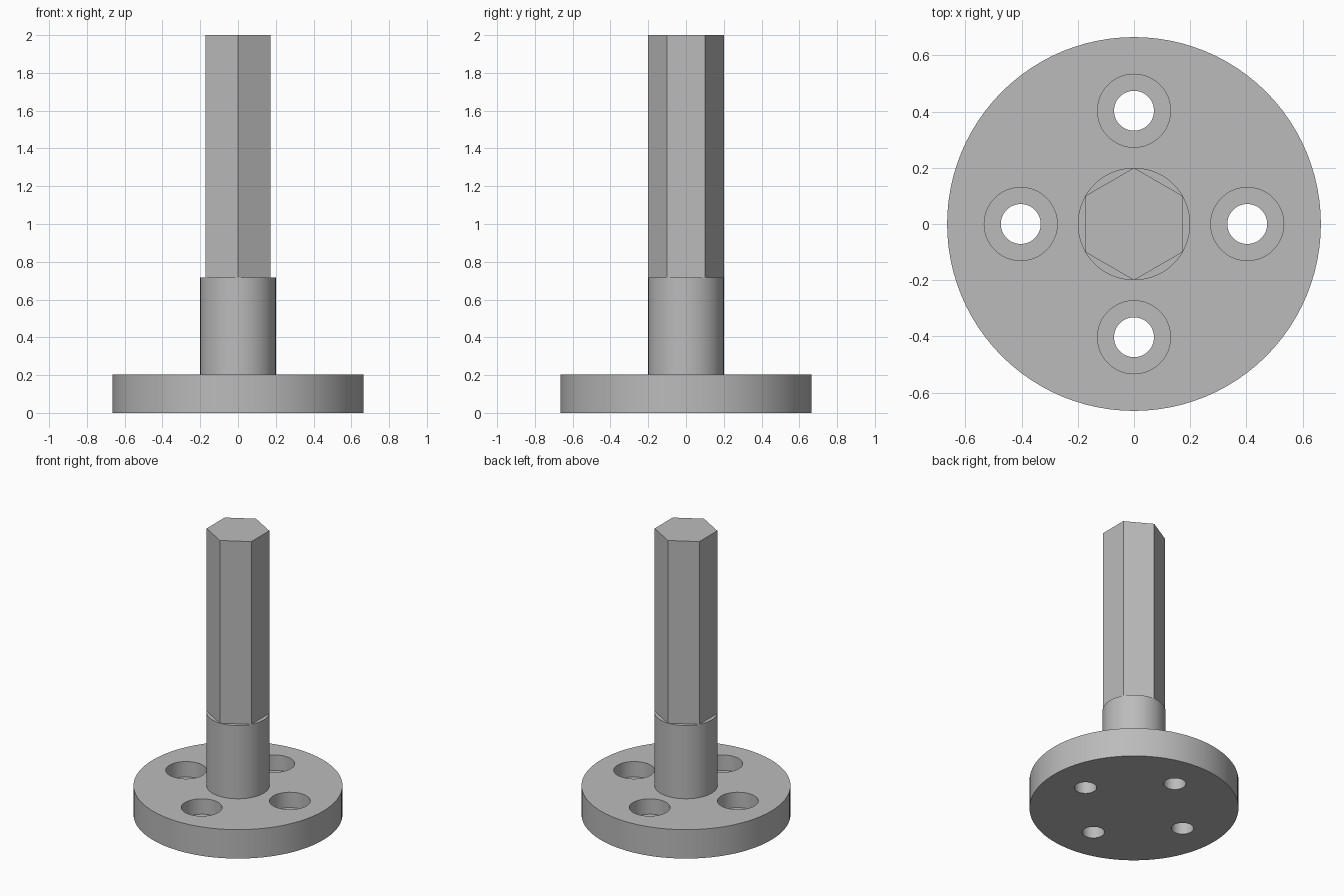
import bpy
import math

if "Cube" in bpy.data.objects:
    bpy.data.objects.remove(bpy.data.objects["Cube"])

grey = bpy.data.materials.new("steel grey")
grey.diffuse_color = (0.5, 0.5, 0.5, 1)
grey.use_nodes = True
grey.node_tree.nodes["Principled BSDF"].inputs["Base Color"].default_value = grey.diffuse_color


def cylinder(name, radius, z0, z1, x=0, y=0, sides=96):
    """Upright prism spanning z0 to z1, with a vertex on the y axis."""
    bpy.ops.mesh.primitive_cylinder_add(
        vertices=sides, radius=radius, depth=z1 - z0,
        location=(x, y, (z0 + z1) / 2))
    obj = bpy.context.object
    obj.name = name
    obj.data.materials.append(grey)
    return obj


def smooth(obj):
    bpy.context.view_layer.objects.active = obj
    bpy.ops.object.select_all(action='DESELECT')
    obj.select_set(True)
    bpy.ops.object.shade_smooth_by_angle(angle=math.radians(30))


def cut(target, cutter):
    mod = target.modifiers.new(cutter.name, 'BOOLEAN')
    mod.operation = 'DIFFERENCE'
    mod.solver = 'EXACT'
    mod.object = cutter
    bpy.context.view_layer.objects.active = target
    bpy.ops.object.modifier_apply(modifier=mod.name)
    bpy.data.objects.remove(cutter, do_unlink=True)


# Round base flange
FLANGE_TOP = 0.203
flange = cylinder("base_flange", 0.665, 0, FLANGE_TOP)

# Four counterbored bolt holes
for i in range(4):
    a = i * math.pi / 2
    x, y = 0.403 * math.cos(a), 0.403 * math.sin(a)
    cut(flange, cylinder("counterbore", 0.13, FLANGE_TOP - 0.108, 0.4, x, y, 48))
    cut(flange, cylinder("bolt_hole", 0.071, -0.2, 0.4, x, y, 48))
smooth(flange)

# Round neck between flange and shaft
neck = cylinder("neck", 0.2, FLANGE_TOP, 0.717)
smooth(neck)

# Hexagonal shaft with corners facing front and back
shaft = cylinder("hex_shaft", 0.2, 0.717, 2.0, sides=6)
